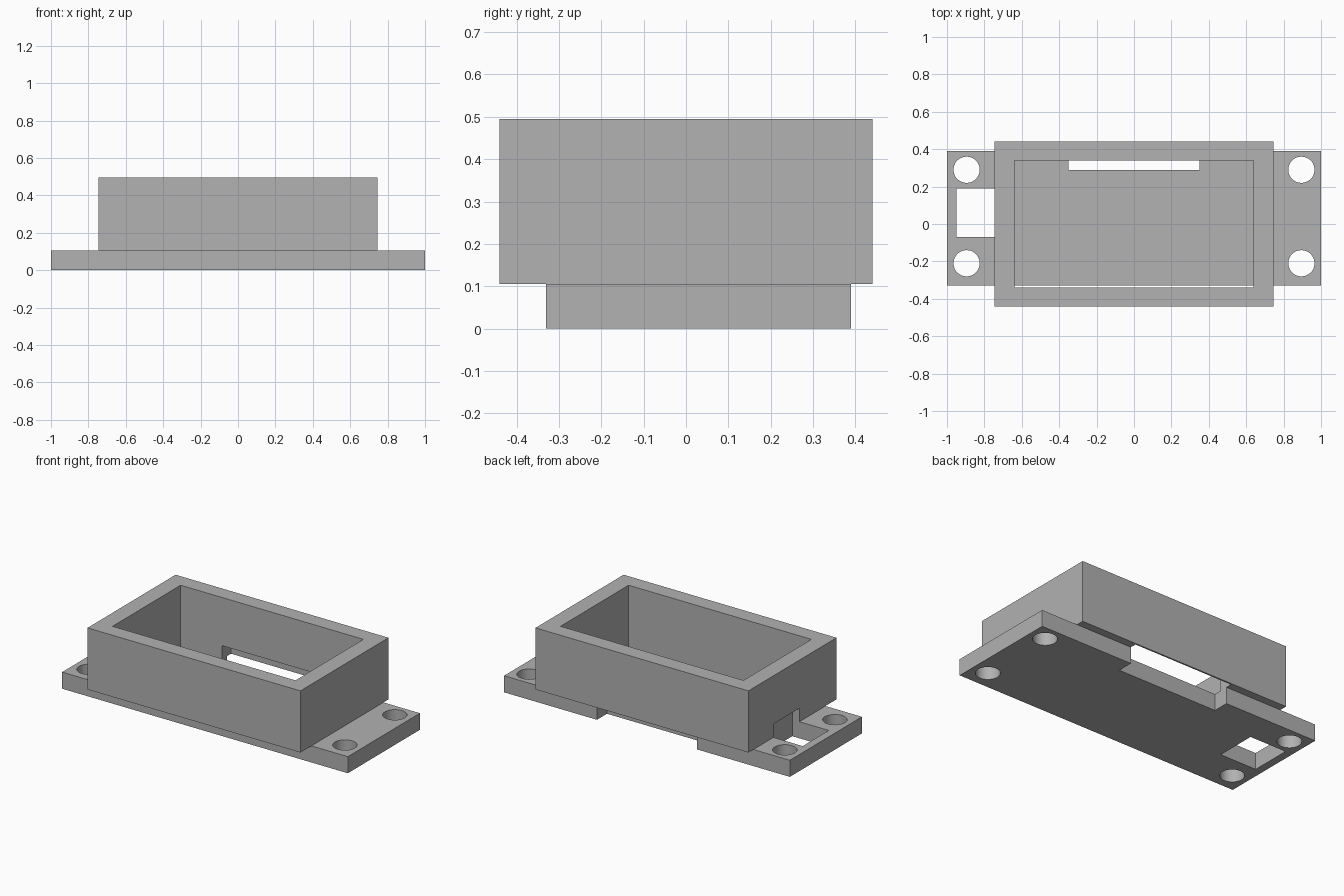
import bpy
import bmesh
from mathutils import Vector

default = bpy.data.objects.get("Cube")
if default:
    bpy.data.objects.remove(default, do_unlink=True)

grey = bpy.data.materials.new("plain grey")
grey.use_nodes = True
colour = (0.445, 0.445, 0.445, 1)
grey.diffuse_color = colour
grey.node_tree.nodes["Principled BSDF"].inputs["Base Color"].default_value = colour


def finish(name, bm):
    mesh = bpy.data.meshes.new(name)
    bm.to_mesh(mesh)
    bm.free()
    mesh.materials.append(grey)
    obj = bpy.data.objects.new(name, mesh)
    bpy.context.collection.objects.link(obj)
    return obj


def block(name, low, high):
    """Box between two opposite corners."""
    low, high = Vector(low), Vector(high)
    bm = bmesh.new()
    bmesh.ops.create_cube(bm, size=1)
    bmesh.ops.scale(bm, vec=high - low, verts=bm.verts)
    bmesh.ops.translate(bm, vec=(low + high) / 2, verts=bm.verts)
    return finish(name, bm)


def drill(name, x, y, radius):
    """Upright cylinder used to bore a hole."""
    bm = bmesh.new()
    bmesh.ops.create_cone(bm, cap_ends=True, segments=48, radius1=radius,
                          radius2=radius, depth=1)
    bmesh.ops.translate(bm, vec=(x, y, 0), verts=bm.verts)
    return finish(name, bm)


def carve(target, cutters):
    bpy.context.view_layer.objects.active = target
    for cutter in cutters:
        mod = target.modifiers.new(cutter.name, "BOOLEAN")
        mod.operation = "DIFFERENCE"
        mod.solver = "EXACT"
        mod.object = cutter
        bpy.ops.object.modifier_apply(modifier=mod.name)


BASE = 0.105
TOP = 0.495
POCKET = 0.19

# Main parts
plate = block("base_plate", (-1, -0.33, 0), (1, 0.39, BASE))
frame = block("box_walls", (-0.745, -0.44, BASE), (0.745, 0.44, TOP))

# Cutters: open cavity, back slot, side window and corner screw holes
cavity = block("cavity_cutter", (-0.64, -0.34, -1), (0.64, 0.34, 1))
slot = block("back_slot_cutter", (-0.35, 0.29, -1), (0.35, 0.43, POCKET))
window = block("side_window_cutter", (-0.95, -0.07, -1), (-0.695, 0.19, POCKET))
drills = [drill("screw_hole_cutter", x, y, 0.07)
          for x in (-0.895, 0.895) for y in (-0.21, 0.29)]

carve(plate, [slot, window] + drills)
carve(frame, [cavity, slot, window])

for cutter in [cavity, slot, window] + drills:
    bpy.data.objects.remove(cutter, do_unlink=True)

# Smooth bores, crisp edges
bpy.ops.object.select_all(action="DESELECT")
for part in (plate, frame):
    part.select_set(True)
bpy.context.view_layer.objects.active = plate
bpy.ops.object.shade_smooth_by_angle()
